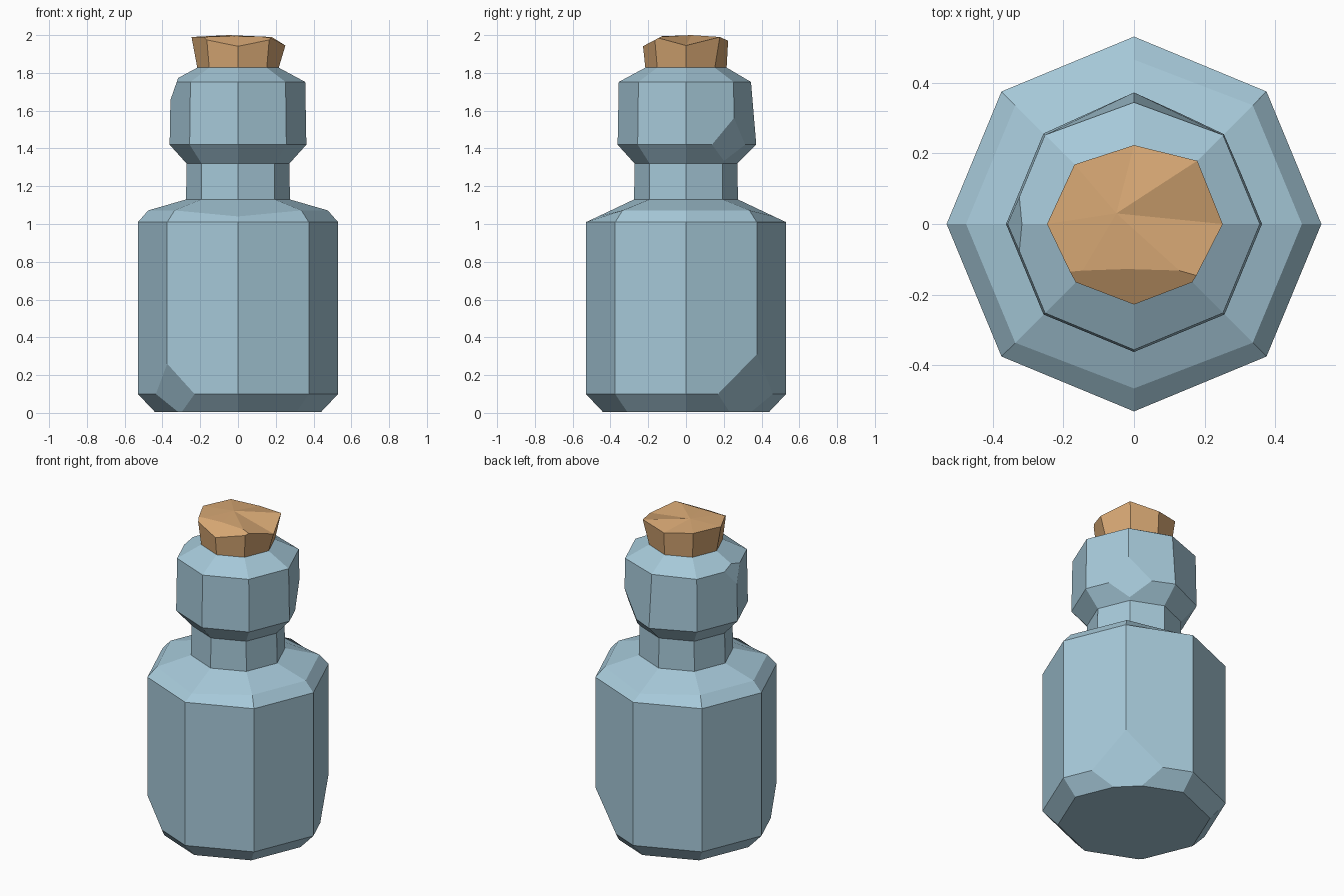
import bpy, bmesh, math
from mathutils import Vector

if "Cube" in bpy.data.objects:
    bpy.data.objects.remove(bpy.data.objects["Cube"])

SIDES = 8


def material(name, color):
    m = bpy.data.materials.new(name)
    m.diffuse_color = (*color, 1)
    m.use_nodes = True
    m.node_tree.nodes["Principled BSDF"].inputs["Base Color"].default_value = m.diffuse_color
    return m


def lathe(bm, profile, tweak=None):
    """Octagonal rings from (radius, height) pairs; tweak(ring, side) gives (dr, dz)."""
    rings = []
    for j, (r, z) in enumerate(profile):
        ring = []
        for i in range(SIDES):
            a = math.tau * i / SIDES
            dr, dz = tweak(j, i) if tweak else (0, 0)
            ring.append(bm.verts.new(((r + dr) * math.cos(a), (r + dr) * math.sin(a), z + dz)))
        rings.append(ring)
    for lo, hi in zip(rings, rings[1:]):
        for i in range(SIDES):
            k = (i + 1) % SIDES
            bm.faces.new((lo[i], lo[k], hi[k], hi[i]))
    return rings


def chip(bm, angle, p1, p2, zmin, zmax):
    """Slice off a corner with a plane through two (radius, height) points."""
    a = math.radians(angle)
    d = Vector((math.cos(a), math.sin(a), 0))
    dr, dz = p2[0] - p1[0], p2[1] - p1[1]
    s = 1 if dz > 0 else -1
    normal = (d * dz + Vector((0, 0, -dr))) * s
    faces = [f for f in bm.faces if all(zmin <= v.co.z <= zmax for v in f.verts)]
    edges = {e for f in faces for e in f.edges}
    verts = {v for f in faces for v in f.verts}
    res = bmesh.ops.bisect_plane(bm, geom=list(verts) + list(edges) + faces, dist=1e-5,
                                 plane_co=d * p1[0] + Vector((0, 0, p1[1])),
                                 plane_no=normal.normalized(), clear_outer=True)
    cut = [e for e in res["geom_cut"] if isinstance(e, bmesh.types.BMEdge)]
    if len(cut) > 2:
        bmesh.ops.contextual_create(bm, geom=cut)


def finish(bm, name, mat):
    bmesh.ops.recalc_face_normals(bm, faces=bm.faces[:])
    me = bpy.data.meshes.new(name)
    bm.to_mesh(me)
    bm.free()
    me.materials.append(mat)
    ob = bpy.data.objects.new(name, me)
    bpy.context.collection.objects.link(ob)
    return ob


glass = material("pale blue glass", (0.38, 0.58, 0.69))
cork_mat = material("cork tan", (0.68, 0.39, 0.175))

# Bottle: base, body, shoulder, neck, head and lip
bottle_profile = [(0.44, 0.005), (0.53, 0.10), (0.53, 1.01), (0.475, 1.072), (0.275, 1.13),
                  (0.272, 1.32), (0.362, 1.42), (0.356, 1.752), (0.215, 1.828)]


def bottle_tweak(ring, side):
    if ring == 3 and side in (2, 6):      # shoulder slopes straight at front and back
        return (-0.01, -0.032)
    if ring == 6 and side == 2:           # head leans outward at the back
        return (0.01, 0)
    if ring == 7 and side == 2:
        return (-0.012, 0)
    return (0, 0)


bm = bmesh.new()
rings = lathe(bm, bottle_profile, bottle_tweak)
bm.faces.new(rings[0][::-1])
# Chipped corners on base and head
chip(bm, 45, (0.53, 0.31), (0.445, 0.10), -1, 1.02)
chip(bm, 225, (0.53, 0.26), (0.47, 0.10), -1, 1.02)
chip(bm, 45, (0.369, 1.59), (0.313, 1.42), 1.31, 1.76)
chip(bm, 180, (0.36, 1.65), (0.325, 1.75), 1.41, 1.9)
finish(bm, "bottle", glass)

# Cork: flared stopper with an uneven, chipped top
top_z = [-0.045, 0.0, -0.02, 0.0, 0.0, 0.0, 0.0, 0.0]
top_r = [0.008, 0.01, -0.02, -0.005, 0.003, -0.008, -0.01, -0.008]
bm = bmesh.new()
rings = lathe(bm, [(0.215, 1.825), (0.243, 1.99)],
              lambda ring, side: (top_r[side], top_z[side]) if ring else (0, 0))
center = bm.verts.new((-0.05, 0.03, 2.0))
for i in range(SIDES):
    bm.faces.new((rings[1][i], rings[1][(i + 1) % SIDES], center))
chip(bm, 270, (0.135, 1.99), (0.23, 1.94), 1.8, 2.1)
finish(bm, "cork", cork_mat)
